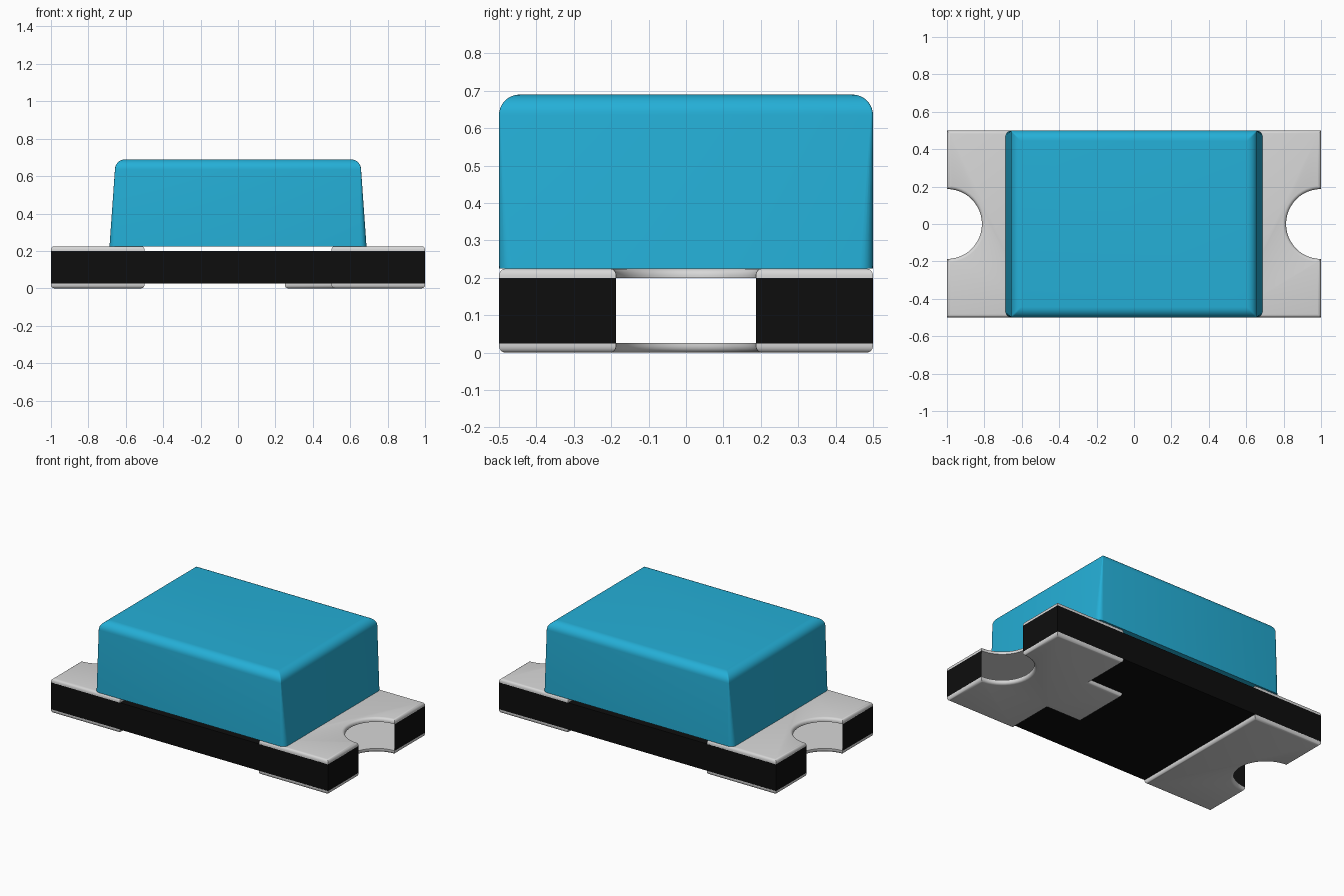
import bpy
import bmesh
from math import sin, cos, pi, radians

cube = bpy.data.objects.get("Cube")
if cube:
    bpy.data.objects.remove(cube, do_unlink=True)

NOTCH = 0.187                  # radius of the end notches
BOARD_LOW, BOARD_HIGH = 0.025, 0.2
BODY_LOW, BODY_HIGH = 0.225, 0.69


def material(name, color):
    mat = bpy.data.materials.new(name)
    mat.use_nodes = True
    mat.diffuse_color = (*color, 1)
    shader = mat.node_tree.nodes["Principled BSDF"]
    shader.inputs["Base Color"].default_value = (*color, 1)
    shader.inputs["Roughness"].default_value = 0.5
    return mat


def finish(name, bm, mat):
    bmesh.ops.recalc_face_normals(bm, faces=bm.faces)
    mesh = bpy.data.meshes.new(name)
    bm.to_mesh(mesh)
    bm.free()
    obj = bpy.data.objects.new(name, mesh)
    bpy.context.collection.objects.link(obj)
    mesh.materials.append(mat)
    bpy.ops.object.select_all(action="DESELECT")
    obj.select_set(True)
    bpy.context.view_layer.objects.active = obj
    bpy.ops.object.shade_smooth_by_angle(angle=radians(35))
    return obj


def end_outline(radius=NOTCH, steps=24):
    """Notched +x end, running from the front corner to the back corner."""
    arc = [(1 - radius * sin(pi * i / steps), -radius * cos(pi * i / steps))
           for i in range(steps + 1)]
    return [(1, -0.5)] + arc + [(1, 0.5)]


def prism(outline, low, high):
    bm = bmesh.new()
    base = bm.faces.new([bm.verts.new((x, y, low)) for x, y in outline])
    top = bmesh.ops.extrude_face_region(bm, geom=[base], use_keep_orig=True)
    for v in top["geom"]:
        if isinstance(v, bmesh.types.BMVert):
            v.co.z = high
    return bm


silver = material("silver metal", (0.68, 0.68, 0.68))
black = material("black board", (0.004, 0.004, 0.004))
blue = material("blue lens", (0.018, 0.43, 0.68))

# Board: a thin shell, open at the notch walls
end = end_outline()
bm = prism(end + [(-x, -y) for x, y in end], BOARD_LOW, BOARD_HIGH)
walls = [f for f in bm.faces
         if len(f.verts) == 4 and abs(f.calc_center_median().y) < NOTCH
         and abs(f.calc_center_median().x) > 0.7]
bmesh.ops.delete(bm, geom=walls, context="FACES")
finish("board", bm, black)


# Contact pads: notched plates with a rounded outer rim
def pad(name, side, low, high, rim, tab=False):
    inner = [(0.5, 0.5), (0.5, -0.5)]
    if tab:
        inner[1:1] = [(0.5, 0.19), (0.25, 0.19), (0.25, -0.19), (0.5, -0.19)]
    outline = [(side * x, y) for x, y in end_outline() + inner]
    bm = prism(outline, low, high)
    edges = [e for e in bm.edges if all(abs(v.co.z - rim) < 1e-5 for v in e.verts)]
    bmesh.ops.bevel(bm, geom=edges, offset=0.018, segments=4, profile=0.5,
                    affect="EDGES", clamp_overlap=True)
    finish(name, bm, silver)


for label, side in (("left", 1), ("right", -1)):
    pad(label + "_top_pad", side, BOARD_HIGH - 0.001, BODY_LOW, BODY_LOW)
    pad(label + "_bottom_pad", side, 0, BOARD_LOW + 0.001, 0, tab=side > 0)


# Lens body: stacked rounded rectangles, tapered in x, with a rounded top
def ring(bm, hx, hy, r, z, steps=5):
    verts = []
    for quarter, (sx, sy) in enumerate([(1, 1), (-1, 1), (-1, -1), (1, -1)]):
        for i in range(steps + 1):
            a = (quarter + i / steps) * pi / 2
            verts.append(bm.verts.new((sx * (hx - r) + r * cos(a),
                                       sy * (hy - r) + r * sin(a), z)))
    return verts


bm = bmesh.new()
fillet = 0.055
shoulder = BODY_HIGH - fillet
levels = [(0.687, 0.5, 0.035, BODY_LOW)]
for i in range(9):
    a = i / 8 * pi / 2
    inset = fillet * (1 - cos(a))
    levels.append((0.658 - inset, 0.5 - inset, 0.006, shoulder + fillet * sin(a)))
rings = [ring(bm, *level) for level in levels]
for lower, upper in zip(rings, rings[1:]):
    count = len(lower)
    for i in range(count):
        j = (i + 1) % count
        bm.faces.new((lower[i], lower[j], upper[j], upper[i]))
bm.faces.new(rings[0])
bm.faces.new(rings[-1])
finish("lens_body", bm, blue)
